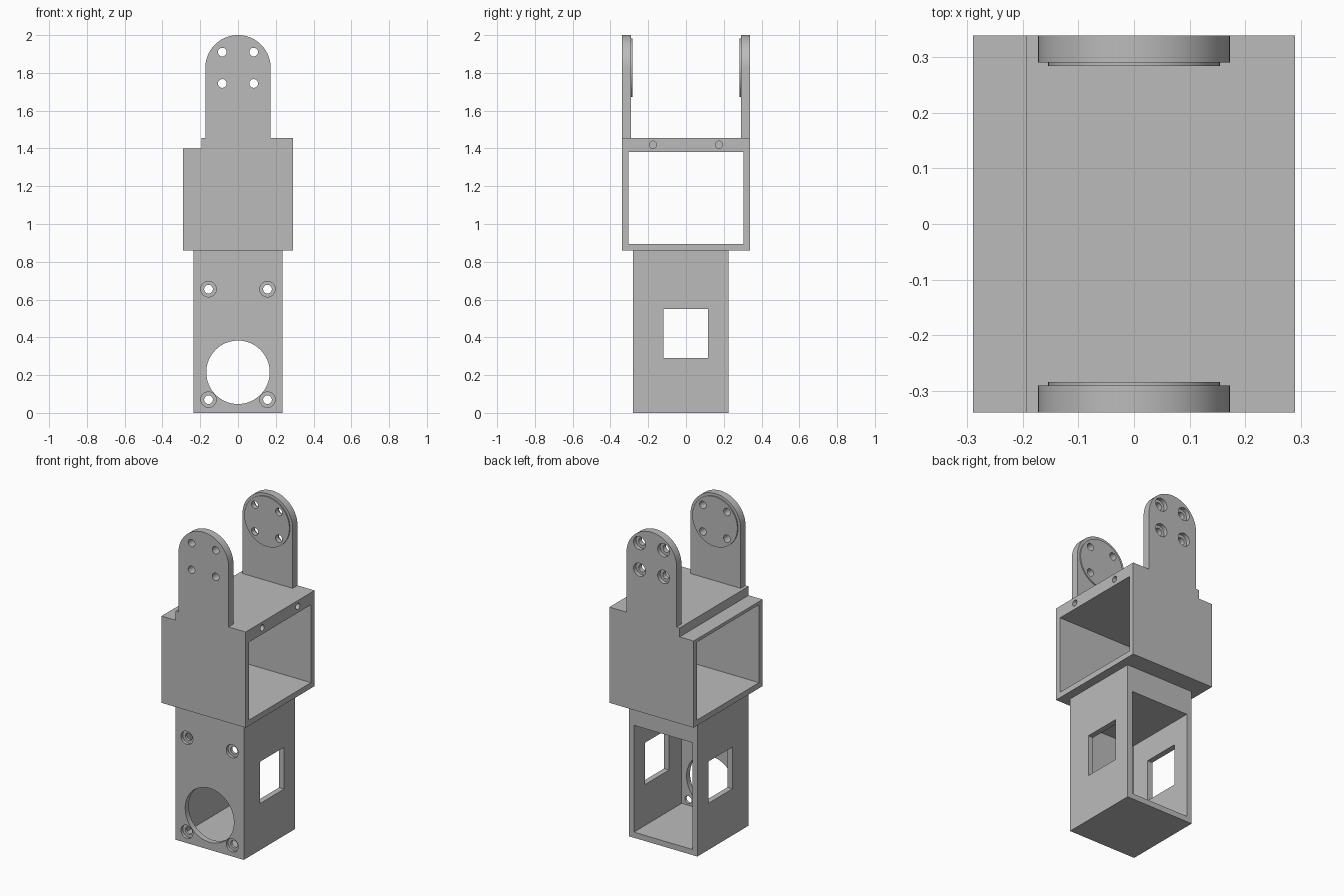
import bpy, math
from mathutils import Matrix

if "Cube" in bpy.data.objects:
    bpy.data.objects.remove(bpy.data.objects["Cube"], do_unlink=True)

# One plain grey for the whole bracket
grey = bpy.data.materials.new("plain_grey")
grey.use_nodes = True
colour = (0.5, 0.5, 0.5, 1)
grey.diffuse_color = colour
grey.node_tree.nodes["Principled BSDF"].inputs["Base Color"].default_value = colour


def box(name, x, y, z):
    """Box from (min, max) pairs on each axis."""
    bpy.ops.mesh.primitive_cube_add(size=1)
    ob = bpy.context.object
    ob.name = name
    spans = (x, y, z)
    size = Matrix.Diagonal([b - a for a, b in spans] + [1])
    ob.data.transform(Matrix.Translation([(a + b) / 2 for a, b in spans]) @ size)
    ob.data.materials.append(grey)
    return ob


def rod(name, centre, radius, length, axis="Y", sides=64):
    """Cylinder centred on a point, lying along X or Y."""
    bpy.ops.mesh.primitive_cylinder_add(vertices=sides, radius=radius, depth=length)
    ob = bpy.context.object
    ob.name = name
    turn = Matrix.Rotation(math.pi / 2, 4, "X" if axis == "Y" else "Y")
    ob.data.transform(Matrix.Translation(centre) @ turn)
    ob.data.materials.append(grey)
    return ob


def combine(target, tool, operation="DIFFERENCE"):
    mod = target.modifiers.new("combine", "BOOLEAN")
    mod.operation, mod.object, mod.solver = operation, tool, "EXACT"
    bpy.context.view_layer.objects.active = target
    bpy.ops.object.modifier_apply(modifier=mod.name)
    bpy.data.objects.remove(tool, do_unlink=True)


def finish(ob):
    bpy.ops.object.select_all(action="DESELECT")
    ob.select_set(True)
    bpy.context.view_layer.objects.active = ob
    bpy.ops.object.shade_smooth_by_angle(angle=math.radians(30))


WALL = 0.035

# Lower housing: open at the back, windows in both sides
FRONT, BACK, HALF = -0.28, 0.225, 0.236
JOINT = 0.86
lower = box("lower_housing", (-HALF, HALF), (FRONT, BACK), (0, JOINT))
combine(lower, box("cavity", (WALL - HALF, HALF - WALL), (FRONT + WALL, 0.4), (WALL, 0.7)))
combine(lower, box("side_windows", (-0.4, 0.4), (-0.12, 0.117), (0.29, 0.55)))
combine(lower, rod("round_opening", (0, FRONT, 0.215), 0.168, 0.1))
for x in (-0.156, 0.156):
    for z in (0.07, 0.655):
        combine(lower, rod("screw_hole", (x, FRONT, z), 0.023, 0.1, sides=32))
        combine(lower, rod("counterbore", (x, FRONT, z), 0.041, 0.036, sides=32))
finish(lower)

# Upper frame: open from side to side, stepped top edge, two blind holes
WIDE, DEEP, TOP = 0.29, 0.339, 1.456
upper = box("upper_frame", (-WIDE, WIDE), (-DEEP, DEEP), (JOINT, TOP))
combine(upper, box("cavity", (-0.5, 0.5), (WALL - DEEP, DEEP - WALL), (JOINT + WALL, 1.38)))
combine(upper, box("step", (-0.5, -0.194), (-0.5, 0.5), (1.4, 1.6)))
for y in (-0.175, 0.175):
    combine(upper, rod("blind_hole", (WIDE, y, 1.42), 0.019, 0.2, axis="X", sides=32))
finish(upper)

# Two rounded ears with a thin raised disc on the inner face
RADIUS = 0.173
MID = 2 - RADIUS
for name, side in (("front_ear", -1), ("back_ear", 1)):
    outer, inner = side * DEEP, side * 0.291
    ear = box(name, (-RADIUS, RADIUS), sorted((outer, inner)), (TOP, MID))
    combine(ear, rod("round_end", (0, (outer + inner) / 2, MID), RADIUS,
                     abs(outer - inner), sides=96), "UNION")
    combine(ear, rod("raised_disc", (0, inner, MID), 0.155, 0.014, sides=96), "UNION")
    for x in (-0.083, 0.083):
        for z in (MID - 0.083, MID + 0.083):
            combine(ear, rod("screw_hole", (x, inner, z), 0.023, 0.3, sides=32))
            if side > 0:
                combine(ear, rod("counterbore", (x, outer, z), 0.041, 0.05, sides=32))
    finish(ear)
